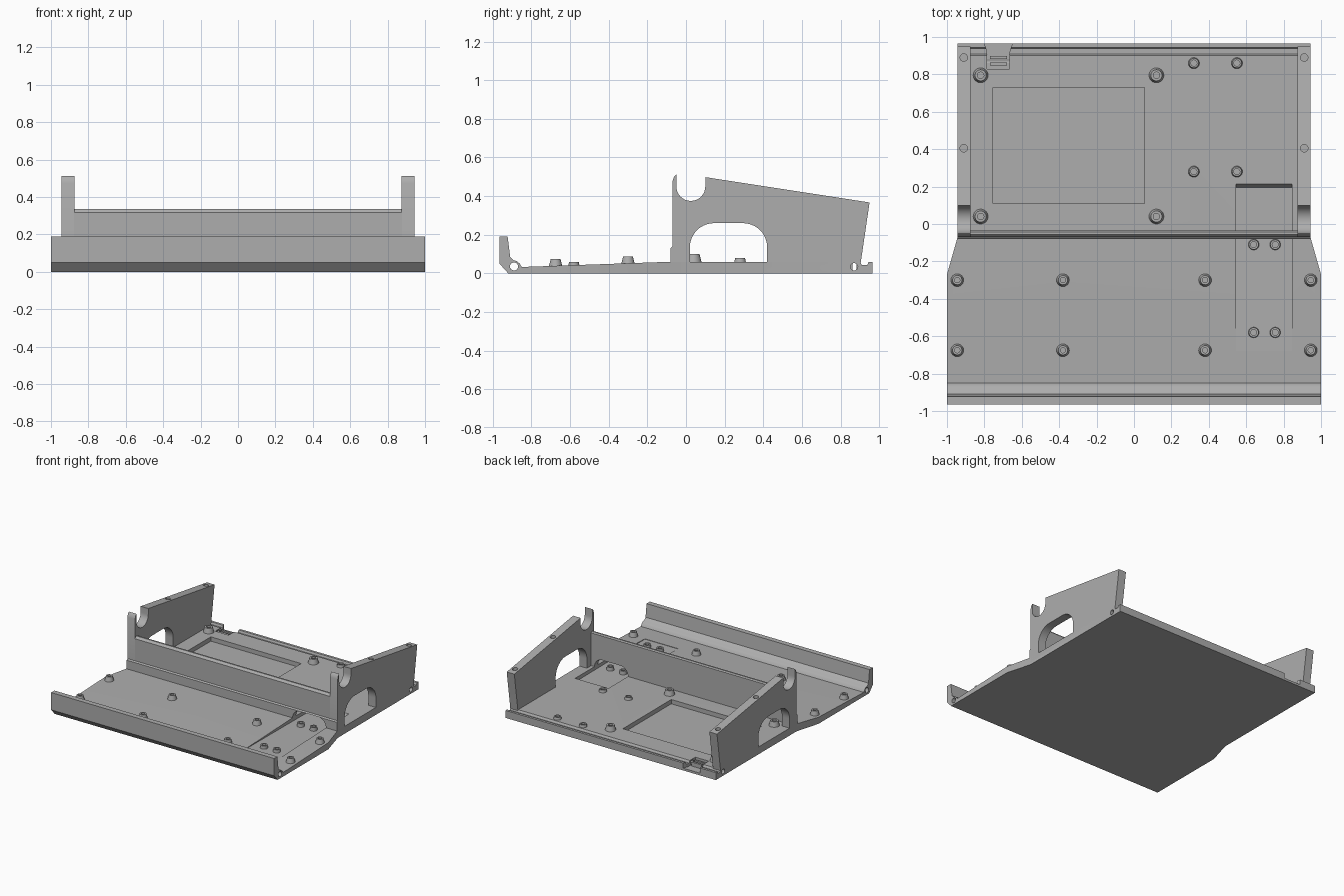
import bpy, bmesh
from math import sin, cos, pi, radians
from mathutils import Vector

cube = bpy.data.objects.get("Cube")
if cube:
    bpy.data.objects.remove(cube)

grey = bpy.data.materials.new("mid grey plastic")
grey.use_nodes = True
GREY = (0.42, 0.42, 0.42, 1)
grey.diffuse_color = GREY
grey.node_tree.nodes["Principled BSDF"].inputs["Base Color"].default_value = GREY

PLACE = {"x": lambda u, v, d: (d, u, v),
         "y": lambda u, v, d: (u, d, v),
         "z": lambda u, v, d: (u, v, d)}


def finish(name, bm):
    bmesh.ops.recalc_face_normals(bm, faces=bm.faces)
    me = bpy.data.meshes.new(name)
    bm.to_mesh(me)
    bm.free()
    me.materials.append(grey)
    ob = bpy.data.objects.new(name, me)
    bpy.context.collection.objects.link(ob)
    return ob


def prism(name, axis, outline, d0, d1):
    """Extrude a closed outline along an axis."""
    bm = bmesh.new()
    place = PLACE[axis]
    face = bm.faces.new([bm.verts.new(place(u, v, d0)) for u, v in outline])
    out = bmesh.ops.extrude_face_region(bm, geom=[face])
    move = Vector(place(0, 0, d1 - d0))
    bmesh.ops.translate(bm, vec=move, verts=[g for g in out["geom"] if isinstance(g, bmesh.types.BMVert)])
    return finish(name, bm)


def rect(u0, u1, v0, v1):
    return [(u0, v0), (u1, v0), (u1, v1), (u0, v1)]


def arc(cu, cv, r, a0, a1, n=10):
    steps = [radians(a0 + (a1 - a0) * i / n) for i in range(n + 1)]
    return [(cu + r * cos(a), cv + r * sin(a)) for a in steps]


def circle(cu, cv, r, n=24):
    return arc(cu, cv, r, 0, 360 - 360 / n, n - 1)


def arch(u0, u1, v0, v1, r):
    return [(u0, v0), (u1, v0)] + arc(u1 - r, v1 - r, r, 0, 90) + arc(u0 + r, v1 - r, r, 90, 180)


def cut(target, *cutters):
    for c in cutters:
        c.hide_render = True
        mod = target.modifiers.new("cut", "BOOLEAN")
        mod.operation = "DIFFERENCE"
        mod.solver = "EXACT"
        mod.object = c
        bpy.context.view_layer.objects.active = target
        bpy.ops.object.modifier_apply(modifier=mod.name)
        bpy.data.objects.remove(c)


def smooth(ob):
    bpy.ops.object.select_all(action="DESELECT")
    ob.select_set(True)
    bpy.context.view_layer.objects.active = ob
    bpy.ops.object.shade_smooth_by_angle(angle=radians(30))


def boss(name, x, y, z0, z1, r0, r1, hole):
    """Tapered screw boss with a blind hole, turned from a profile."""
    rings = [(r0, z0), (r1, z1), (hole, z1), (hole, z0 + 0.012)]
    n = 24
    bm = bmesh.new()
    loops = [[bm.verts.new((x + r * cos(2 * pi * i / n), y + r * sin(2 * pi * i / n), z))
              for i in range(n)] for r, z in rings]
    for a, b in zip(loops, loops[1:]):
        for i in range(n):
            j = (i + 1) % n
            bm.faces.new((a[i], a[j], b[j], b[i]))
    bm.faces.new(loops[-1])
    bm.faces.new(loops[0])
    smooth(finish(name, bm))


# Base tray: floor, front lip with rod bead, and low rear lip
FLOOR = 0.06
tray = prism("base_tray", "x", [
    (-0.92, 0), (0.965, 0), (0.965, FLOOR), (0.945, FLOOR), (0.938, 0.043),
    (0.91, 0.043), (0.9, FLOOR), (-0.08, FLOOR), (-0.85, 0.033), (-0.86, 0.05),
    (-0.875, 0.063), (-0.893, 0.068), (-0.91, 0.085), (-0.923, 0.19),
    (-0.965, 0.19), (-0.965, 0.05)], -1, 1)

# Narrow the rear half with tapered shoulders
for s in (-1, 1):
    cut(tray, prism("shoulder_cutter", "z", [
        (s, -0.27), (s * 0.943, -0.07), (s * 0.943, 1.1), (s * 1.2, 1.1), (s * 1.2, -0.27)], -0.1, 0.5))

# Sunken pocket, cable channel, rod bores and rear port
cut(tray,
    prism("pocket_cutter", "z", rect(-0.755, 0.055, 0.11, 0.73), 0.025, 0.2),
    prism("channel_cutter", "x", [(-0.68, 0.036), (0.195, 0.03), (0.22, 0.07), (0.22, 0.2), (-0.68, 0.2)], 0.545, 0.845),
    prism("front_bore_cutter", "x", circle(-0.89, 0.036, 0.021), -1.1, 1.1),
    prism("rear_bore_cutter", "x", circle(0.87, 0.034, 0.019), -1.1, 1.1),
    prism("port_cutter", "z", [(-0.785, 0.83), (-0.665, 0.83), (-0.665, 0.92), (-0.645, 0.98),
                               (-0.805, 0.98), (-0.785, 0.92)], 0.018, 0.2))
smooth(tray)
for y in (0.855, 0.89):
    prism("port_rib", "z", rect(-0.77, -0.68, y - 0.008, y + 0.008), 0.01, 0.05)

# Cross wall with stepped foot and cable arch
wall = prism("cross_wall", "x", [(-0.07, 0.04), (-0.035, 0.04), (-0.035, 0.325), (-0.042, 0.335),
                                 (-0.055, 0.335), (-0.07, 0.318)], -0.876, 0.876)
foot = prism("wall_foot", "x", [(-0.08, 0.04), (-0.069, 0.04), (-0.069, 0.14), (-0.08, 0.13)], -0.943, 0.943)
for part in (wall, foot):
    cut(part, prism("cable_arch_cutter", "y", arch(0.545, 0.845, 0.02, 0.13, 0.07), -0.3, 0.3))
    smooth(part)

# Side walls with hook notch, arched window and top screw holes
side_outline = ([(-0.07, 0.02), (0.9, 0.02), (0.905, 0.06), (0.95, 0.367), (0.1, 0.498)]
                + arc(0.025, 0.45, 0.075, 0, -180, 16)
                + [(-0.05, 0.512), (-0.062, 0.5), (-0.07, 0.475)])
for s, side in ((-1, "right"), (1, "left")):
    panel = prism(side + "_side_wall", "x", side_outline, s * 0.875, s * 0.943)
    cut(panel,
        prism("window_cutter", "x", arch(0.02, 0.42, FLOOR, 0.26, 0.125), s * 0.8, s * 1.05),
        prism("bore_cutter", "x", circle(0.87, 0.034, 0.019), s * 0.8, s * 1.05),
        *[prism("screw_cutter", "z", circle(s * 0.91, y, 0.02), 0.3, 0.6) for y in (0.405, 0.89)])
    smooth(panel)

# Screw bosses
for y in (0.04, 0.795):
    for x in (-0.82, 0.12):
        boss("board_boss", x, y, 0.055, 0.1, 0.041, 0.03, 0.017)
for y in (0.28, 0.86):
    for x in (0.32, 0.55):
        boss("rear_boss", x, y, 0.055, 0.08, 0.031, 0.025, 0.016)
for y, z in ((-0.3, 0.045), (-0.675, 0.032)):
    for x in (-0.945, -0.38, 0.38, 0.945):
        boss("front_boss", x, y, z, z + 0.043, 0.036, 0.025, 0.014)
for y in (-0.11, -0.58):
    for x in (0.64, 0.755):
        boss("channel_boss", x, y, 0.03, 0.06, 0.029, 0.026, 0.016)
